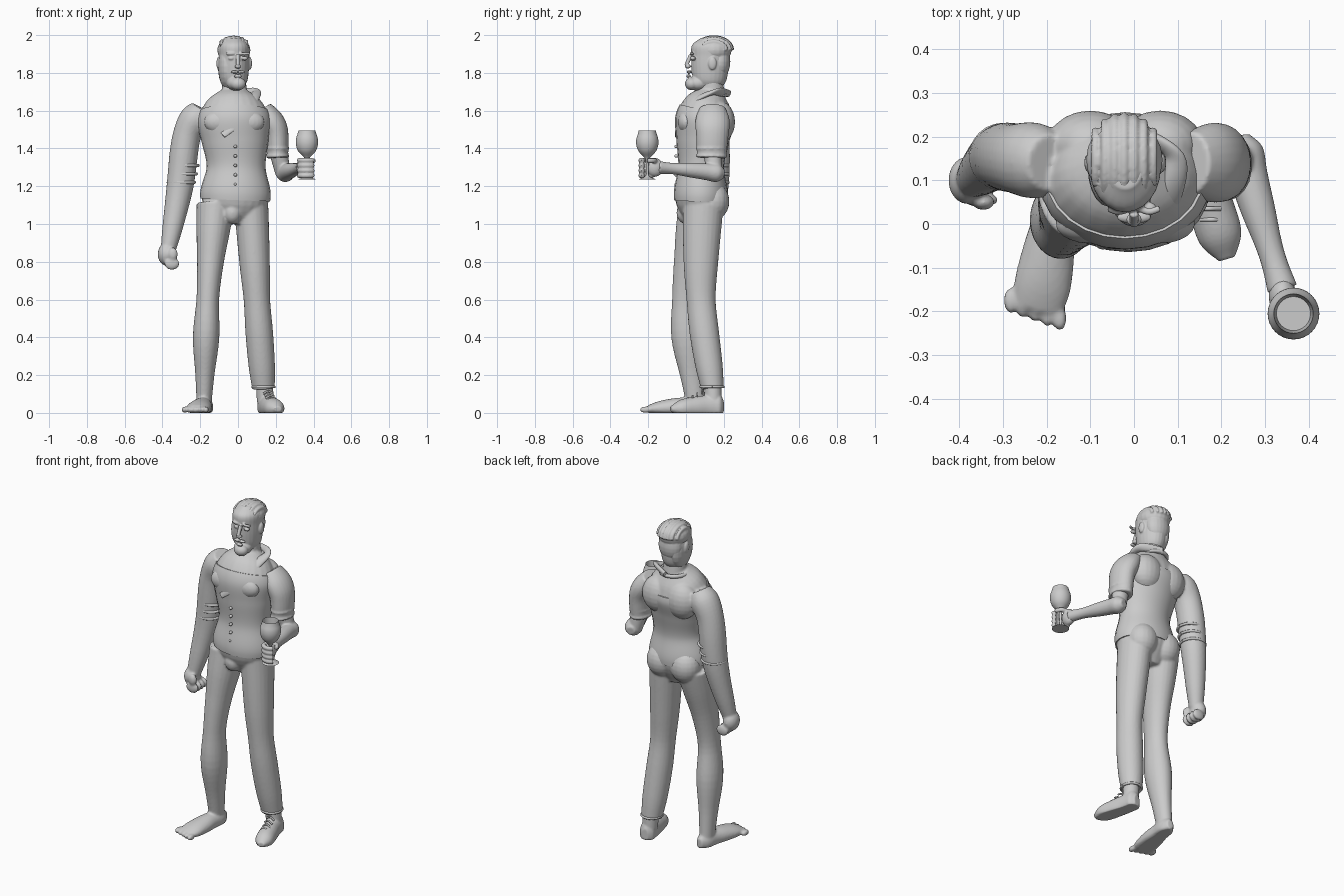
import bpy, bmesh, math
from mathutils import Vector, Matrix

default_cube = bpy.data.objects.get("Cube")
if default_cube:
    bpy.data.objects.remove(default_cube, do_unlink=True)

GREY = (.6, .6, .6, 1)
SIDEWAYS, FORWARD, UPWARD = Vector((1, 0, 0)), Vector((0, -1, 0)), Vector((0, 0, 1))
clay = bpy.data.materials.new("clay grey")
clay.use_nodes = True
clay.diffuse_color = GREY
clay.node_tree.nodes["Principled BSDF"].inputs["Base Color"].default_value = GREY


def finish(name, bm, voxel=None):
    """Turn a bmesh into an object; a voxel size fuses its shells into one skin."""
    bmesh.ops.recalc_face_normals(bm, faces=bm.faces)
    mesh = bpy.data.meshes.new(name)
    bm.to_mesh(mesh)
    bm.free()
    for polygon in mesh.polygons:
        polygon.use_smooth = True
    mesh.set_sharp_from_angle(angle=math.radians(50))
    mesh.materials.append(clay)
    obj = bpy.data.objects.new(name, mesh)
    bpy.context.collection.objects.link(obj)
    if voxel:
        fuse = obj.modifiers.new("fuse", "REMESH")
        fuse.mode = "VOXEL"
        fuse.voxel_size = voxel
        fuse.use_smooth_shade = True
        soften = obj.modifiers.new("soften", "SMOOTH")
        soften.iterations = 3


def sample(values, t):
    """Read a smooth curve through evenly spaced values, numbers or vectors alike."""
    last = len(values) - 1
    place = t * last
    i = min(int(place), last - 1)
    f = place - i
    a, b, c, d = (values[max(0, min(last, i + k))] for k in (-1, 0, 1, 2))
    bend = a * 2 - b * 5 + c * 4 - d
    twist = (b - c) * 3 + d - a
    return b + ((c - a) * f + bend * f ** 2 + twist * f ** 3) / 2


def loft(bm, path, radii, deep=(1, 1), ref=SIDEWAYS, span=(0, 1), grow=0, steps=30, sides=24):
    """Sweep an oval along a path; radii are spread evenly, deep is the depth ratio."""
    path = [Vector(p) for p in path]
    rows = []
    for step in range(steps + 1):
        t = span[0] + (span[1] - span[0]) * step / steps
        centre = sample(path, t)
        along = (sample(path, min(t + .01, 1)) - sample(path, max(t - .01, 0))).normalized()
        wide = (ref - along * ref.dot(along)).normalized()
        thick = along.cross(wide) * (deep[0] + (deep[1] - deep[0]) * t)
        radius = sample(radii, t) + grow
        row = []
        for k in range(sides):
            angle = math.tau * k / sides
            point = centre + (wide * math.cos(angle) + thick * math.sin(angle)) * radius
            point.z = max(point.z, 0)
            row.append(bm.verts.new(point))
        rows.append(row)
    for low, high in zip(rows, rows[1:]):
        for k in range(sides):
            bm.faces.new((low[k - 1], low[k], high[k], high[k - 1]))
    bm.faces.new(rows[0])
    return bm.faces.new(rows[-1])


def cord(bm, path, radius, ref=UPWARD):
    loft(bm, path, (radius, radius), ref=ref, steps=24, sides=10)


def hoop(bm, centre, wide, deep, radius, start=0, stop=math.tau):
    """A cord bent round a level oval, whole or in part."""
    angles = [start + (stop - start) * k / 12 for k in range(13)]
    cord(bm, [Vector(centre) + SIDEWAYS * wide * math.cos(t) - FORWARD * deep * math.sin(t)
              for t in angles], radius)


def blob(bm, centre, radii):
    place = Matrix.Translation(centre) @ Matrix.Diagonal((*radii, 1))
    bmesh.ops.create_uvsphere(bm, u_segments=20, v_segments=12, radius=1, matrix=place)


# Body: torso, legs and right arm fused into one skin
body = bmesh.new()
torso = dict(path=[(-.02, .08, 1), (-.01, .08, 1.3), (-.02, .1, 1.55), (-.02, .14, 1.7)],
             radii=(.1, .18, .15, .17, .19, .15, .08), deep=(.75, .83))
loft(body, **torso)
loft(body, [(-.02, .14, 1.65), (-.02, .13, 1.8)], (.07, .06))
loft(body, [(-.12, .08, 1.1), (-.16, 0, .6), (-.18, .05, .05)],
     (.1, .09, .07, .06, .07, .05, .04), (1.2, 1.25))
loft(body, [(.07, .09, 1.1), (.1, .08, .6), (.135, .14, .13)],
     (.09, .087, .08, .07, .073, .07, .06), (1.2, 1))
loft(body, [(-.19, .14, 1.61), (-.27, .15, 1.47), (-.31, .15, 1.18), (-.37, .1, .86)],
     (.06, .08, .075, .075, .07, .056, .04), (1.1, 1))
for x in (-.1, .06):
    blob(body, (x, .145, 1.12), (.09, .085, .1))  # buttock
    blob(body, (x, 0, 1.54), (.08, .045, .06))    # chest
    blob(body, (x, .18, 1.54), (.1, .08, .11))    # shoulder blade
blob(body, (-.03, 0, 1.06), (.05, .05, .06))

# Bare right foot, toes from big to small
loft(body, [(-.17, .115, .03), (-.19, -.03, .03), (-.22, -.2, .02)],
     (.02, .045, .05, .06, .065, .055), (1.5, .35))
for toe in range(5):
    blob(body, (-.17 - .028 * toe, -.215 + .01 * toe, .017), (.016, .03, .017))

# Closed right hand
blob(body, (-.38, .1, .84), (.045, .055, .06))
for finger in range(4):
    blob(body, (-.35, .055 + .03 * finger, .79), (.04, .016, .033))
blob(body, (-.345, .05, .84), (.026, .018, .036))
finish("body", body, voxel=.007)

# Rolled creases on the right upper arm
creases = bmesh.new()
for fold in range(3):
    hoop(creases, (-.3 + .01 * fold, .154, 1.22 + .045 * fold), .07, .07, .008)
finish("right_arm_creases", creases)

# Waistcoat: the torso sweep grown a little between hem and shoulders, with buttons
waistcoat = bmesh.new()
loft(waistcoat, **torso, span=(.16, .75), grow=.006)
finish("waistcoat", waistcoat)
buttons = bmesh.new()
for button in range(6):
    blob(buttons, (-.014, -.05, 1.16 + .05 * button), (.009, .012, .009))
finish("waistcoat_buttons", buttons)

# Collar running round the neck into a lapel, with a bow at the throat
lapel = bmesh.new()
loft(lapel, [(-.02, .225, 1.69), (.09, .16, 1.7), (.08, .06, 1.66), (.02, -.03, 1.56), (-.08, -.05, 1.47)],
     (.013, .013, .013, .006), (1.5, 2.8), ref=FORWARD + UPWARD / 2)
finish("lapel", lapel)
collar = bmesh.new()
hoop(collar, (-.02, .135, 1.685), .08, .085, .012)
for side in (-1, 1):
    blob(collar, (-.02 + side * .03, .025, 1.655), (.028, .014, .018))
blob(collar, (-.02, .02, 1.65), (.01, .012, .012))
finish("collar_and_bow", collar, voxel=.005)

# Left arm: short sleeve with a cuff, then the bent forearm
sleeve = bmesh.new()
loft(sleeve, [(.13, .14, 1.61), (.2, .14, 1.5), (.21, .135, 1.35)], (.05, .065, .06, .055), (1.4, 1.4))
for height in (1.36, 1.4):
    hoop(sleeve, (.21, .135, height), .054, .075, .008)
finish("left_sleeve", sleeve, voxel=.006)
forearm = bmesh.new()
loft(forearm, [(.21, .135, 1.4), (.24, .155, 1.26)], (.05, .04))
loft(forearm, [(.24, .2, 1.265), (.27, .08, 1.28), (.34, -.15, 1.3)], (.025, .048, .045, .04, .03, .035))
finish("left_forearm", forearm, voxel=.006)

# Goblet: foot, stem and bowl in one turned sweep, hollowed from the rim
goblet_x, goblet_y = .365, -.205
goblet = bmesh.new()
rim = loft(goblet, [(goblet_x, goblet_y, 1.235), (goblet_x, goblet_y, 1.495)],
           (.048, .01, .007, .008, .012, .045, .058, .058, .05, .045), sides=32)
goblet.normal_update()
bmesh.ops.inset_individual(goblet, faces=[rim], thickness=.006)
bmesh.ops.translate(goblet, verts=rim.verts, vec=UPWARD * -.08)
finish("goblet", goblet)

# Left hand wrapped round the stem
hand = bmesh.new()
blob(hand, (.34, -.165, 1.3), (.032, .045, .05))
for finger in range(4):
    hoop(hand, (goblet_x, goblet_y, 1.256 + .027 * finger), .04, .034, .0135, math.pi * .7, math.pi * 1.8)
hoop(hand, (goblet_x, goblet_y, 1.335), .035, .04, .0135, 0, math.pi * .7)
finish("left_hand", hand, voxel=.005)

# Shoe with ankle, laces and the trouser cuff above it
shoe = bmesh.new()
loft(shoe, [(.143, .198, .03), (.16, .1, .03), (.213, -.08, .02)],
     (.02, .043, .046, .048, .052, .05, .02), (1.9, .7))
loft(shoe, [(.145, .145, .06), (.137, .14, .2)], (.045, .045))
finish("left_shoe", shoe, voxel=.005)
laces = bmesh.new()
for row in range(4):
    middle = Vector((.16, .085, .115)) + Vector((.006, -.025, -.012)) * row
    across = SIDEWAYS * .026
    drop = UPWARD * .014
    cord(laces, [middle - across - drop, middle, middle + across - drop], .005)
finish("left_shoe_laces", laces)
cuff = bmesh.new()
hoop(cuff, (.135, .138, .138), .058, .06, .007)
finish("trouser_cuff", cuff)

# Head: skull, jaw and the swollen right side
head = bmesh.new()
loft(head, [(-.02, .125, 1.72), (-.02, .13, 1.985)], (.05, .07, .078, .08, .078, .04), (1.25, 1.25))
blob(head, (-.01, .065, 1.745), (.05, .06, .04))
blob(head, (-.06, .13, 1.835), (.046, .09, .12))

# Face: nose, chin beard, lip, then paired eyes, brows, moustache and ears
cord(head, [(0, .026, 1.895), (0, .01, 1.86), (0, 0, 1.84)], .011, ref=SIDEWAYS)
blob(head, (0, .01, 1.834), (.018, .016, .011))
blob(head, (0, .03, 1.742), (.042, .036, .034))
blob(head, (0, .014, 1.783), (.022, .012, .008))
for side in (-1, 1):
    eye = Vector((side * .035, .036, 1.877))
    blob(head, eye, (.017, .014, .011))
    brow = eye + UPWARD * .025
    cord(head, [brow - SIDEWAYS * .024, brow + FORWARD * .008, brow + SIDEWAYS * .024], .008)
    blob(head, (side * .018, .016, 1.805), (.022, .013, .008))
    blob(head, (-.02 + side * .083, .14, 1.85), (.011, .022, .034))
finish("head", head, voxel=.004)

# Swept back hair with combed ridges
hair = bmesh.new()
crown = Vector((-.022, .147, 1.92))
blob(hair, crown, (.088, .095, .07))
blob(hair, (-.022, .18, 1.86), (.075, .055, .09))
for lock in range(-3, 4):
    reach = math.sqrt(1 - (lock / 4) ** 2)
    sweep = [math.pi * k / 6 for k in range(1, 7)]
    cord(hair, [crown + SIDEWAYS * lock * .022
                + (FORWARD * math.cos(t) * .1 + UPWARD * math.sin(t) * .07) * reach
                for t in sweep], .01, ref=SIDEWAYS)
finish("hair", hair, voxel=.005)
